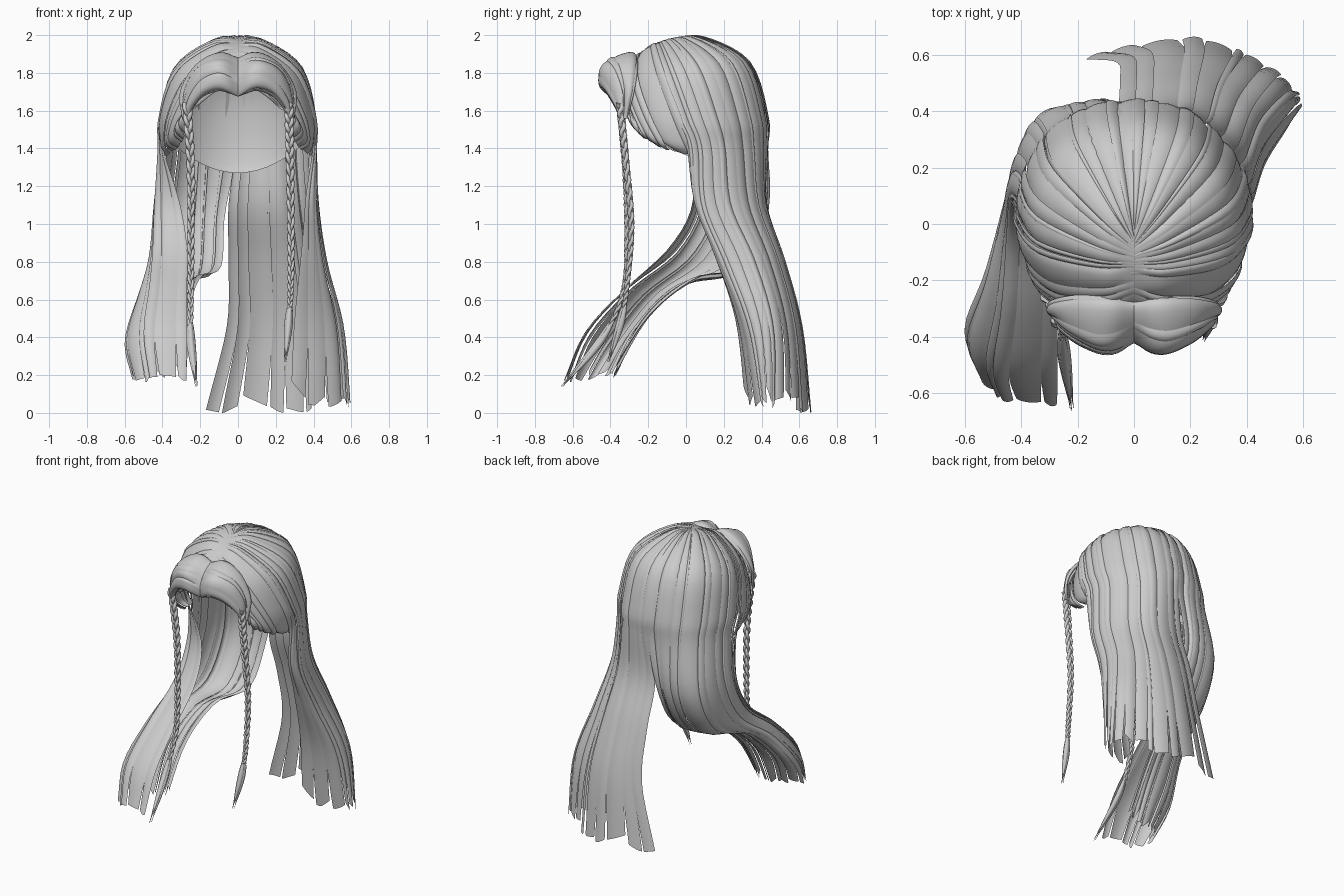
import bpy, bmesh, math, random
from mathutils import Vector as V

if "Cube" in bpy.data.objects:
    bpy.data.objects.remove(bpy.data.objects["Cube"])

random.seed(11)
CENTRE, RADII = V((0, 0.02, 1.5)), V((0.408, 0.412, 0.487))


def spline(pts, t):
    """Catmull-Rom point at t in 0..1."""
    n = len(pts) - 1
    t = min(max(t, 0), 1) * n
    i = min(int(t), n - 1)
    f = t - i
    b, c = pts[i], pts[i + 1]
    a = pts[i - 1] if i else b * 2 - c
    d = pts[i + 2] if i + 2 <= n else c * 2 - b
    return b + (c - a) * (f / 2) + (a * 2 - b * 5 + c * 4 - d) * (f * f / 2) \
        + (b * 3 - a - c * 3 + d) * (f ** 3 / 2)


def on_dome(p):
    """Push a point onto the slightly full-shouldered head dome."""
    d = p - CENTRE
    rho = math.hypot(d.x / RADII.x, d.y / RADII.y)
    return CENTRE + d / (rho ** 2.35 + abs(d.z / RADII.z) ** 2.35) ** (1 / 2.35)


def guide(part_y, lower, side=1):
    """Path from the parting, over the dome, then through the lower points."""
    low = [V((x * side, y, z)) for x, y, z in lower]
    start = on_dome(V((0, part_y, 1.5 + 0.485 * math.sqrt(1 - ((part_y - .02) / .41) ** 2))))
    return [on_dome(start.lerp(low[0], t)) for t in (0, .25, .5, .75)] + low


def finish(name, bm):
    me = bpy.data.meshes.new(name)
    bm.to_mesh(me)
    bm.free()
    for p in me.polygons:
        p.use_smooth = True
    ob = bpy.data.objects.new(name, me)
    bpy.context.collection.objects.link(ob)
    return ob


def hair_sheet(name, guides, count, side, bulge=.006, lift=.009, ragged=.022, tip=.7, nv=40, nu=6):
    """Split the surface through the guides into overlapping, bulged locks."""
    def surf(u, v):
        return spline([spline(g, v) for g in guides], u)
    bm = bmesh.new()
    cuts = [0] + [(i + random.uniform(-.42, .42)) / count for i in range(1, count)] + [1]
    for i in range(count):
        mid, half = (cuts[i] + cuts[i + 1]) / 2, (cuts[i + 1] - cuts[i]) * .6
        up, end = random.uniform(0, lift), 1 - random.uniform(0, ragged)
        slant = random.uniform(-.012, .012) if ragged else 0
        lean = random.uniform(-.006, .006)
        rows = []
        for j in range(nv + 1):
            w = half * (1 - (1 - tip) * max(0, (j / nv - .75) / .25) ** 1.5)
            row = []
            for k in range(nu + 1):
                s = 2 * k / nu - 1
                v = (end + slant * s) * j / nv
                u = min(max(mid + s * w, 0), 1)
                p = surf(u, v)
                du = surf(min(u + .02, 1), v) - surf(max(u - .02, 0), v)
                dv = surf(u, min(v + .01, 1)) - surf(u, max(v - .01, 0))
                n = dv.cross(du).normalized() * side
                h = (bulge * (1 - s * s) + up + lean * s) * min(1, v * 7)
                row.append(bm.verts.new(p + n * h))
            rows.append(row)
        for r0, r1 in zip(rows, rows[1:]):
            for k in range(nu):
                bm.faces.new((r0[k], r0[k + 1], r1[k + 1], r1[k]))
    return finish(name, bm)


def tube(name, pts, radii):
    cu = bpy.data.curves.new(name, 'CURVE')
    cu.dimensions, cu.bevel_depth, cu.bevel_resolution, cu.use_fill_caps = '3D', 1, 2, True
    sp = cu.splines.new('POLY')
    sp.points.add(len(pts) - 1)
    for q, p, r in zip(sp.points, pts, radii):
        q.co, q.radius = (*p, 1), r
    sp.use_smooth = True
    ob = bpy.data.objects.new(name, cu)
    bpy.context.collection.objects.link(ob)


# Inner scalp cap with a smooth curved nape edge, open at the face
bm = bmesh.new()
bmesh.ops.create_uvsphere(bm, u_segments=64, v_segments=48, radius=1)
low = set()
for v in bm.verts:
    p = on_dome(CENTRE + V(v.co[i] * RADII[i] for i in range(3)))
    v.co = CENTRE + (p - CENTRE) * .975
    rim = 1.27 + 1.3 * v.co.x ** 2 + max(0, .05 - v.co.y) * .6
    if v.co.z < rim:
        v.co.z = rim
        low.add(v)
cut = [f for f in bm.faces for c in [f.calc_center_median()]
       if all(v in low for v in f.verts)
       or (c.y < -.1 and abs(c.x) < .27 and c.z < 1.74) or (c.y < 0 and c.z < 1.42)]
bmesh.ops.delete(bm, geom=cut, context='FACES')
finish("scalp_cap", bm)

# Long hair on the left, falling behind the shoulder
left = [guide(*g) for g in (
    (-.17, [(.40, 0, 1.42), (.36, .04, 1.15), (.34, .13, .9), (.30, .26, .5), (.27, .31, .05)]),
    (-.14, [(.41, .06, 1.4), (.415, .08, 1.1), (.45, .2, .8), (.52, .33, .45), (.55, .40, .03)]),
    (-.11, [(.38, .19, 1.4), (.40, .22, 1.1), (.45, .35, .8), (.54, .45, .45), (.575, .46, .02)]),
    (-.08, [(.29, .32, 1.4), (.31, .35, 1.1), (.35, .46, .8), (.41, .55, .45), (.44, .58, .01)]),
    (-.06, [(.15, .41, 1.4), (.15, .42, 1.1), (.16, .52, .8), (.17, .61, .45), (.15, .655, 0)]),
    (-.04, [(-.01, .425, 1.4), (-.05, .41, 1.1), (-.05, .5, .8), (-.06, .57, .45), (-.18, .58, 0)]))]
hair_sheet("left_long_hair", left, 16, 1)

# Long hair on the right, sweeping forward in a bundle
right = [guide(a, b) for a, b in (
    (-.17, [(-.40, 0, 1.42), (-.31, .04, 1.12), (-.27, -.08, .88), (-.27, -.33, .64), (-.27, -.53, .42), (-.27, -.64, .17)]),
    (-.14, [(-.41, .06, 1.4), (-.43, .08, 1.1), (-.44, -.05, .85), (-.46, -.3, .65), (-.49, -.51, .42), (-.46, -.62, .16)]),
    (-.11, [(-.385, .19, 1.4), (-.42, .21, 1.1), (-.45, .08, .82), (-.52, -.18, .62), (-.59, -.37, .38), (-.55, -.5, .18)]),
    (-.08, [(-.30, .33, 1.4), (-.34, .37, 1.05), (-.36, .22, .77), (-.4, -.05, .67), (-.46, -.27, .45), (-.44, -.4, .2)]),
    (-.06, [(-.16, .41, 1.4), (-.18, .42, 1.05), (-.2, .25, .75), (-.28, 0, .69), (-.33, -.22, .5), (-.34, -.39, .18)]),
    (-.04, [(0, .425, 1.4), (-.07, .41, 1.05), (-.09, .26, .78), (-.2, .05, .72), (-.26, -.2, .52), (-.27, -.41, .2)]))]
hair_sheet("right_long_hair", right, 16, -1)

braids = {
    1: [(.27, -.35, 1.64), (.275, -.32, 1.35), (.28, -.29, 1.0), (.28, -.31, .7), (.27, -.34, .5), (.25, -.41, .27)],
    -1: [(-.27, -.35, 1.64), (-.25, -.32, 1.3), (-.25, -.31, .95), (-.25, -.33, .65), (-.25, -.44, .4), (-.22, -.655, .14)]}

for side, word in ((1, "left"), (-1, "right")):
    # Short side hair tucked in around the face
    sides = [guide(a, b, side) for a, b in (
        (-.33, [(.29, -.31, 1.57), (.27, -.28, 1.52)]),
        (-.28, [(.325, -.24, 1.50), (.29, -.19, 1.45)]),
        (-.22, [(.37, -.13, 1.44), (.33, -.09, 1.40)]),
        (-.15, [(.40, .03, 1.43), (.38, .06, 1.36)]))]
    hair_sheet(word + "_side_hair", sides, 7, side, bulge=.009, nv=28)

    # Puffed fringe drawn from the parting to the braid
    fringe = [[V((x * side, y, z)) for x, y, z in g] for g in (
        [(0, -.38, 1.68), (.09, -.40, 1.71), (.18, -.38, 1.68), (.24, -.34, 1.62), (.265, -.33, 1.56)],
        [(0, -.41, 1.68), (.09, -.445, 1.73), (.18, -.42, 1.71), (.25, -.37, 1.63), (.27, -.335, 1.56)],
        [(0, -.42, 1.76), (.10, -.45, 1.80), (.20, -.41, 1.76), (.265, -.36, 1.66), (.275, -.34, 1.56)],
        [(0, -.37, 1.84), (.11, -.41, 1.86), (.22, -.37, 1.81), (.28, -.33, 1.69), (.28, -.33, 1.56)],
        [(0, -.30, 1.88), (.11, -.29, 1.895), (.22, -.29, 1.83), (.295, -.30, 1.7), (.285, -.32, 1.56)],
        [(0, -.26, 1.86), (.11, -.26, 1.86), (.22, -.26, 1.8), (.29, -.28, 1.68), (.28, -.31, 1.56)])]
    hair_sheet(word + "_fringe", fringe, 7, side, ragged=0, tip=.9, nv=24)

    # Three-strand braid with a loose pointed tail
    path, n, stop = [V(p) for p in braids[side]], 150, .76
    for k in range(3):
        pts, rad = [], []
        for i in range(n + 1):
            t = stop * i / n
            a = i / n * math.tau * 7 + k * math.tau / 3
            s = 1.1 - .45 * i / n
            pts.append(spline(path, t) + V((.013 * math.sin(a), .009 * math.sin(2 * a), 0)) * s)
            rad.append(.0115 * s)
        tube(f"{word}_braid_strand", pts, rad)
    ts = [i / 20 for i in range(21)]
    for dx, dy in ((-.006, 0), (.006, .004), (0, -.007)):
        tube(word + "_braid_tail",
             [spline(path, stop - .02 + (1.02 - stop) * t) + V((dx, dy, 0)) for t in ts],
             [.008 + .012 * math.sin(math.pi * min(1, t * 1.1) ** .8) - .007 * t for t in ts])
